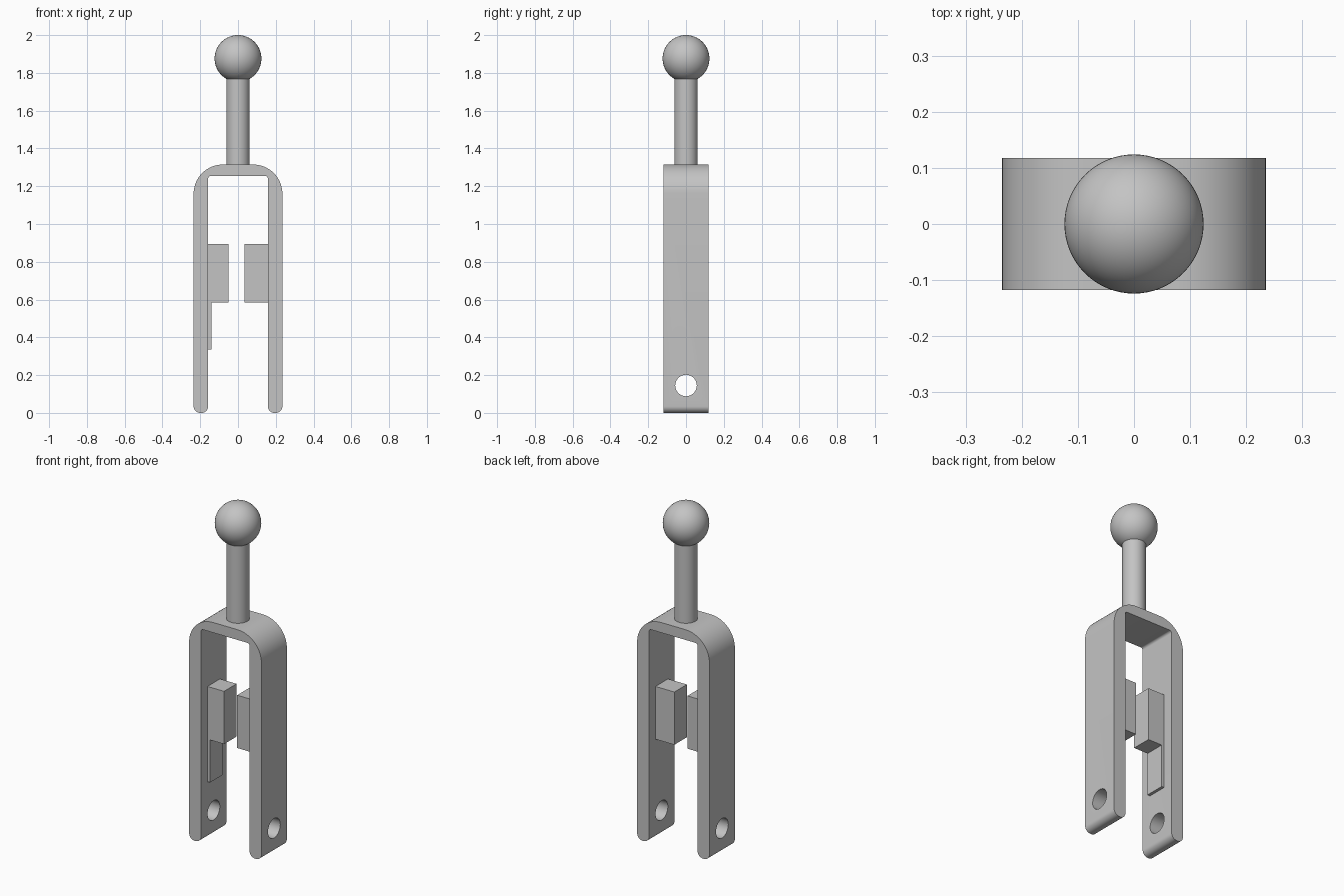
import bpy, bmesh, math
from mathutils import Vector

if "Cube" in bpy.data.objects:
    bpy.data.objects.remove(bpy.data.objects["Cube"], do_unlink=True)

GREY = (0.55, 0.55, 0.55, 1.0)
steel = bpy.data.materials.new("plain grey")
steel.use_nodes = True
steel.diffuse_color = GREY
steel.node_tree.nodes["Principled BSDF"].inputs["Base Color"].default_value = GREY

OUTER, INNER, DEPTH, TOP, ROOF = 0.235, 0.158, 0.118, 1.315, 1.255


def finish(name, bm, smooth=True):
    bmesh.ops.recalc_face_normals(bm, faces=bm.faces)
    mesh = bpy.data.meshes.new(name)
    bm.to_mesh(mesh)
    bm.free()
    mesh.materials.append(steel)
    obj = bpy.data.objects.new(name, mesh)
    bpy.context.collection.objects.link(obj)
    if smooth:
        shade(obj)
    return obj


def shade(obj):
    bpy.ops.object.select_all(action='DESELECT')
    obj.select_set(True)
    bpy.context.view_layer.objects.active = obj
    bpy.ops.object.shade_smooth_by_angle(angle=math.radians(35))


def arc(cx, cz, r, start, end, steps):
    for i in range(steps + 1):
        a = math.radians(start + (end - start) * i / steps)
        yield (cx + r * math.cos(a), cz + r * math.sin(a))


def box(name, x0, x1, y, z0, z1):
    bm = bmesh.new()
    bmesh.ops.create_cube(bm, size=1)
    bmesh.ops.scale(bm, vec=(x1 - x0, 2 * y, z1 - z0), verts=bm.verts)
    bmesh.ops.translate(bm, vec=((x0 + x1) / 2, 0, (z0 + z1) / 2), verts=bm.verts)
    return finish(name, bm, smooth=False)


def lathe(name, profile, segments):
    bm = bmesh.new()
    verts = [bm.verts.new((r, 0, z)) for r, z in profile]
    edges = [bm.edges.new(pair) for pair in zip(verts, verts[1:])]
    bmesh.ops.spin(bm, geom=verts + edges, cent=(0, 0, 0), axis=(0, 0, 1),
                   angle=math.tau, steps=segments)
    bmesh.ops.remove_doubles(bm, verts=bm.verts, dist=0.0001)
    return finish(name, bm)


# Fork: half outline from top to inner roof, mirrored and extruded in depth
BEND, TIP, FILLET = 0.155, 0.035, 0.014
half = [*arc(OUTER - BEND, TOP - BEND, BEND, 90, 0, 16),
        *arc(OUTER - TIP, TIP, TIP, 0, -90, 8),
        *arc(INNER + TIP, TIP, TIP, -90, -180, 8),
        *arc(INNER - FILLET, ROOF - FILLET, FILLET, 0, 90, 5)]
outline = half + [(-x, z) for x, z in reversed(half)]
bm = bmesh.new()
face = bm.faces.new([bm.verts.new((x, -DEPTH, z)) for x, z in outline])
moved = bmesh.ops.extrude_face_region(bm, geom=[face])["geom"]
bmesh.ops.translate(bm, vec=Vector((0, 2 * DEPTH, 0)),
                    verts=[g for g in moved if isinstance(g, bmesh.types.BMVert)])
fork = finish("fork", bm, smooth=False)

# Pin holes through both legs
bpy.ops.mesh.primitive_cylinder_add(vertices=48, radius=0.057, depth=1,
                                    location=(0, 0, 0.145),
                                    rotation=(0, math.pi / 2, 0))
cutter = bpy.context.object
cutter.name = "pin_hole_cutter"
cutter.hide_render = True
cutter.data.materials.append(steel)
cut = fork.modifiers.new("pin holes", 'BOOLEAN')
cut.operation = 'DIFFERENCE'
cut.solver = 'EXACT'
cut.object = cutter
bpy.context.view_layer.objects.active = fork
bpy.ops.object.modifier_apply(modifier=cut.name)
bpy.data.objects.remove(cutter, do_unlink=True)
shade(fork)

# Blocks and thin plate on the inside of the legs
box("right_block", -INNER - 0.01, -0.05, 0.058, 0.585, 0.895)
box("left_block", 0.035, INNER + 0.01, 0.058, 0.585, 0.895)
box("right_plate", -INNER - 0.01, -0.141, 0.058, 0.335, 0.59)

# Stem and ball
lathe("stem", [(0, TOP - 0.02), (0.062, TOP - 0.02), (0.062, 1.8), (0, 1.8)], 48)
lathe("ball", list(arc(0, 1.876, 0.124, -90, 90, 32)), 64)
